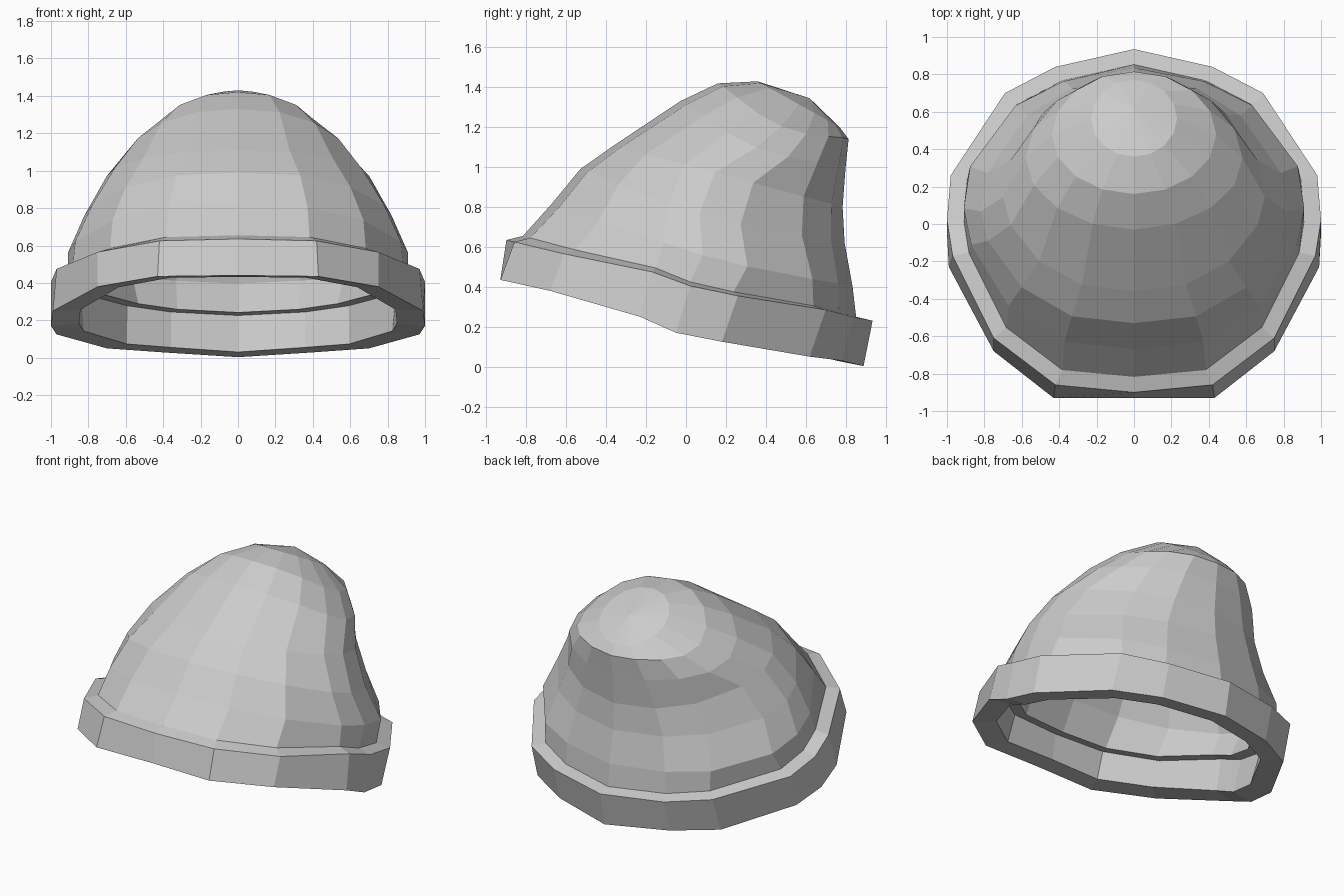
import bpy
import bmesh
import math
from mathutils import Vector

cube = bpy.data.objects.get("Cube")
if cube:
    bpy.data.objects.remove(cube, do_unlink=True)

SIDES = 16
HALF = SIDES // 2

wool = bpy.data.materials.new("light_grey_wool")
wool.use_nodes = True
grey = (0.6, 0.6, 0.6, 1.0)
wool.diffuse_color = grey
wool.node_tree.nodes["Principled BSDF"].inputs["Base Color"].default_value = grey


def mirror_ring(half):
    """Complete a front-to-back half outline into a closed ring."""
    points = [Vector(p) for p in half]
    return points + [Vector((-p.x, p.y, p.z)) for p in reversed(points[1:-1])]


def scaled(ring, spread, height, centre, lift=0.0):
    """Scale a ring about a centre, sideways by spread and upright by height."""
    centre = Vector(centre)
    result = []
    for point in ring:
        offset = point - centre
        result.append(centre + Vector((offset.x * spread, offset.y * spread,
                                       offset.z * height + lift)))
    return result


def bridge(bm, first, second):
    for i in range(SIDES):
        j = (i + 1) % SIDES
        bm.faces.new((first[i], first[j], second[j], second[i]))


def fan(bm, ring, tip):
    tip_vert = bm.verts.new(tip)
    for i in range(SIDES):
        bm.faces.new((ring[i], ring[(i + 1) % SIDES], tip_vert))


def loft(name, rings, closed=False, start_tip=None, end_tip=None):
    """Skin a list of rings, either as a loop or capped with tips."""
    bm = bmesh.new()
    loops = [[bm.verts.new(p) for p in ring] for ring in rings]
    for first, second in zip(loops, loops[1:]):
        bridge(bm, first, second)
    if closed:
        bridge(bm, loops[-1], loops[0])
    else:
        fan(bm, loops[0], start_tip)
        fan(bm, loops[-1], end_tip)
    bmesh.ops.recalc_face_normals(bm, faces=bm.faces)
    mesh = bpy.data.meshes.new(name)
    bm.to_mesh(mesh)
    bm.free()
    mesh.materials.append(wool)
    bpy.context.collection.objects.link(bpy.data.objects.new(name, mesh))


# Folded band outlines, from front to back on one side
band_top = mirror_ring([
    (0, -.9, .635), (.42, -.86, .625), (.75, -.61, .565), (.97, -.17, .475),
    (1, .02, .405), (.98, .26, .355), (.69, .7, .285), (.42, .84, .25), (0, .935, .23)])
band_bottom = mirror_ring([
    (0, -.93, .44), (.43, -.93, .435), (.75, -.68, .38), (.99, -.23, .25),
    (1, -.05, .17), (.97, .18, .125), (.7, .62, .05), (.42, .78, .03), (0, .89, .003)])
rim_centre = (0, .02, .43)
crown_base = scaled(band_top, .91, 1, rim_centre, .02)
inner_top = scaled(crown_base, .94, .94, rim_centre, -.035)
inner_bottom = scaled(band_bottom, .85, .92, (0, -.02, .22), .01)
loft("folded_band", [band_bottom, band_top, crown_base, inner_top, inner_bottom], closed=True)


def crown_ring(front, back, width, sag, roundness, shift):
    """Tilted ring that blends from the base outline to a circle."""
    base_front, base_back = crown_base[0].y, crown_base[HALF].y
    half = []
    for i in range(HALF + 1):
        angle = math.pi * i / HALF
        base = crown_base[i]
        along = (base.y - base_front) / (base_back - base_front)
        across = base.x / crown_base[4].x
        along += ((1 - math.cos(angle)) / 2 - along) * roundness
        across += (math.sin(angle) - across) * roundness
        along -= shift * math.sin(angle) ** 3 * i / HALF
        if i in (0, HALF):
            across = 0
        y = front[0] + (back[0] - front[0]) * along
        z = front[1] + (back[1] - front[1]) * along - sag * across ** 3
        half.append((width * across, y, z))
    return mirror_ring(half)


# Crown leaning back: front, back, half width, side sag, roundness, forward shift
crown_rings = [crown_base] + [crown_ring(*spec) for spec in (
    ((-.67, .82), (.835, .4), .91, .05, .3, 0),
    ((-.53, .99), (.795, .62), .82, .06, .4, .1),
    ((-.36, 1.11), (.785, .8), .7, 0, .6, .12),
    ((-.03, 1.33), (.8, 1), .58, .08, 1, .08),
    ((.16, 1.42), (.815, 1.14), .44, .08, 1, .03),
    ((.36, 1.43), (.77, 1.2), .23, 0, 1, 0))]
tip = Vector((0, .62, 1.345))

# Lining, shrunk inside the crown and joined to it along the rim
core = (0, .1, .37)
lining = [scaled(ring, .89, .89, core) for ring in reversed(crown_rings)]
lining[-1] = scaled(crown_base, .85, .85, rim_centre, -.035)
lining_tip = scaled([tip], .89, .89, core)[0]
loft("crown", lining + [inner_top] + crown_rings, start_tip=lining_tip, end_tip=tip)
